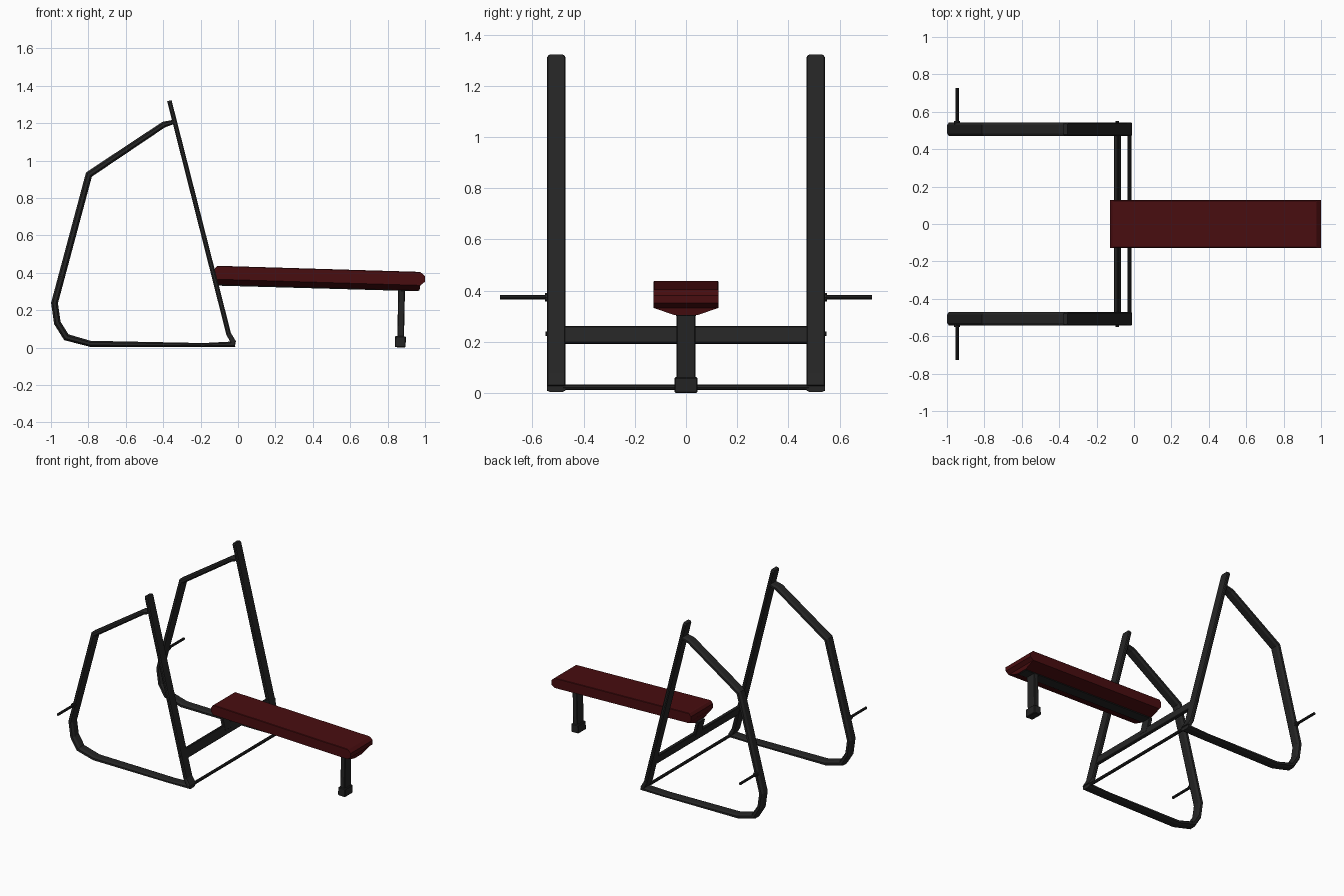
import bpy, bmesh, math
from mathutils import Vector

if "Cube" in bpy.data.objects:
    bpy.data.objects.remove(bpy.data.objects["Cube"])


def material(name, rgb):
    m = bpy.data.materials.new(name)
    m.diffuse_color = (*rgb, 1)
    m.use_nodes = True
    m.node_tree.nodes["Principled BSDF"].inputs["Base Color"].default_value = m.diffuse_color
    return m


BLACK = material("black steel", (0.018, 0.018, 0.018))
RED = material("dark red vinyl", (0.066, 0.004, 0.005))


def finish(name, bm, mat, mirror=False):
    bmesh.ops.recalc_face_normals(bm, faces=bm.faces)
    me = bpy.data.meshes.new(name)
    bm.to_mesh(me)
    bm.free()
    me.materials.append(mat)
    ob = bpy.data.objects.new(name, me)
    bpy.context.collection.objects.link(ob)
    if mirror:
        mod = ob.modifiers.new("Mirror", 'MIRROR')
        mod.use_axis = (False, True, False)
    return ob


def loft(name, rings, mat, mirror=False):
    """Skin a list of equal-length closed rings and cap both ends."""
    bm = bmesh.new()
    vs = [[bm.verts.new(p) for p in r] for r in rings]
    n = len(vs[0])
    for a, b in zip(vs, vs[1:]):
        for i in range(n):
            bm.faces.new((a[i], a[(i + 1) % n], b[(i + 1) % n], b[i]))
    bm.faces.new(vs[0])
    bm.faces.new(vs[-1])
    return finish(name, bm, mat, mirror)


def sweep(name, path, y, mat, cy, mirror=False):
    """Sweep a chamfered flat tube along (x, z, thickness, half width) points."""
    pts = [Vector((p[0], p[1])) for p in path]
    rings = []
    for i, (x, z, t, w) in enumerate(path):
        d0 = (pts[i] - pts[max(i - 1, 0)])
        d1 = (pts[min(i + 1, len(pts) - 1)] - pts[i])
        d0 = (d0 if d0.length else d1).normalized()
        d1 = (d1 if d1.length else d0).normalized()
        d = (d0 + d1).normalized()
        h = t / 2 / max(d.dot(d1), 0.5)
        c = h * 0.45
        nx, nz = -d.y, d.x
        prof = [(w - cy, h), (w, c), (w, -c), (w - cy, -h),
                (cy - w, -h), (-w, -c), (-w, c), (cy - w, h)]
        rings.append([(x + nx * b, y + a, z + nz * b) for a, b in prof])
    return loft(name, rings, mat, mirror)


def cylinder(name, x, z, y0, y1, r, sides=10, mirror=True):
    ring = [(r * math.cos(2 * math.pi * i / sides), r * math.sin(2 * math.pi * i / sides))
            for i in range(sides)]
    return loft(name, [[(x + a, y, z + b) for a, b in ring] for y in (y0, y1)], BLACK, mirror)


def slab(name, a, b, thick, half_y, bevel=0.004, mat=BLACK):
    """Box running between two (x, z) points."""
    a, b = Vector(a), Vector(b)
    d = (b - a).normalized()
    n = Vector((-d.y, d.x)) * thick / 2
    corners = [a + n, b + n, b - n, a - n]
    ob = loft(name, [[(p.x, y, p.y) for p in corners] for y in (-half_y, half_y)], mat)
    mod = ob.modifiers.new("Bevel", 'BEVEL')
    mod.width = bevel
    mod.segments = 1
    return ob


# side frames: slanted upright and rear arch
Y = 0.507
sweep("upright_post", [(-0.367, 1.32, 0.024, 0.029), (-0.3645, 1.31, 0.024, 0.037),
                       (-0.05, 0.073, 0.026, 0.037), (-0.022, 0.024, 0.028, 0.037)],
      Y, BLACK, 0.005, True)
W = 0.037
sweep("rear_arch", [(-0.342, 1.207, 0.022, W), (-0.397, 1.192, 0.032, W),
                    (-0.797, 0.925, 0.036, W), (-0.981, 0.238, 0.036, W),
                    (-0.966, 0.132, 0.036, W), (-0.918, 0.055, 0.036, W),
                    (-0.79, 0.020, 0.032, W), (-0.185, 0.014, 0.020, W),
                    (-0.015, 0.018, 0.030, W)], Y, BLACK, 0.015, True)

# weight pegs with collars
cylinder("weight_peg", -0.946, 0.374, 0.53, 0.727, 0.0095)
cylinder("peg_collar", -0.946, 0.374, 0.53, 0.552, 0.017)

# crossbar in the upright plane, its end bolts, and lower rod
slab("crossbar", (-0.0805, 0.193), (-0.0975, 0.26), 0.022, 0.54)
cylinder("crossbar_bolt", -0.089, 0.232, 0.53, 0.55, 0.009)
cylinder("lower_rod", -0.024, 0.022, -0.48, 0.48, 0.011, mirror=False)

# bench pad: chamfered underside, blunt pointed ends, slight downhill tilt
def pad_ring(x0, x1, y, drop):
    def top(x):
        return 0.437 - 0.03 * (x + 0.11)
    return [(x, s, top(x) - drop) for x, s in ((x0, -y), (x1, -y), (x1, y), (x0, y))]


loft("bench_pad", [pad_ring(-0.108, 0.972, 0.124, 0.0),
                   pad_ring(-0.114, 0.978, 0.127, 0.003),
                   pad_ring(-0.128, 1.0, 0.127, 0.022),
                   pad_ring(-0.128, 1.0, 0.127, 0.052),
                   pad_ring(-0.114, 0.975, 0.127, 0.072),
                   pad_ring(-0.112, 0.970, 0.045, 0.100)], RED)

# bench supports
slab("bench_rail", (-0.108, 0.337), (0.965, 0.307), 0.012, 0.04, 0.002)
slab("rear_bracket", (-0.0875, 0.22), (-0.118, 0.342), 0.024, 0.038)
slab("front_leg", (0.875, 0.315), (0.869, 0.03), 0.036, 0.038)
slab("leg_foot", (0.869, 0.061), (0.867, 0.001), 0.058, 0.045)
